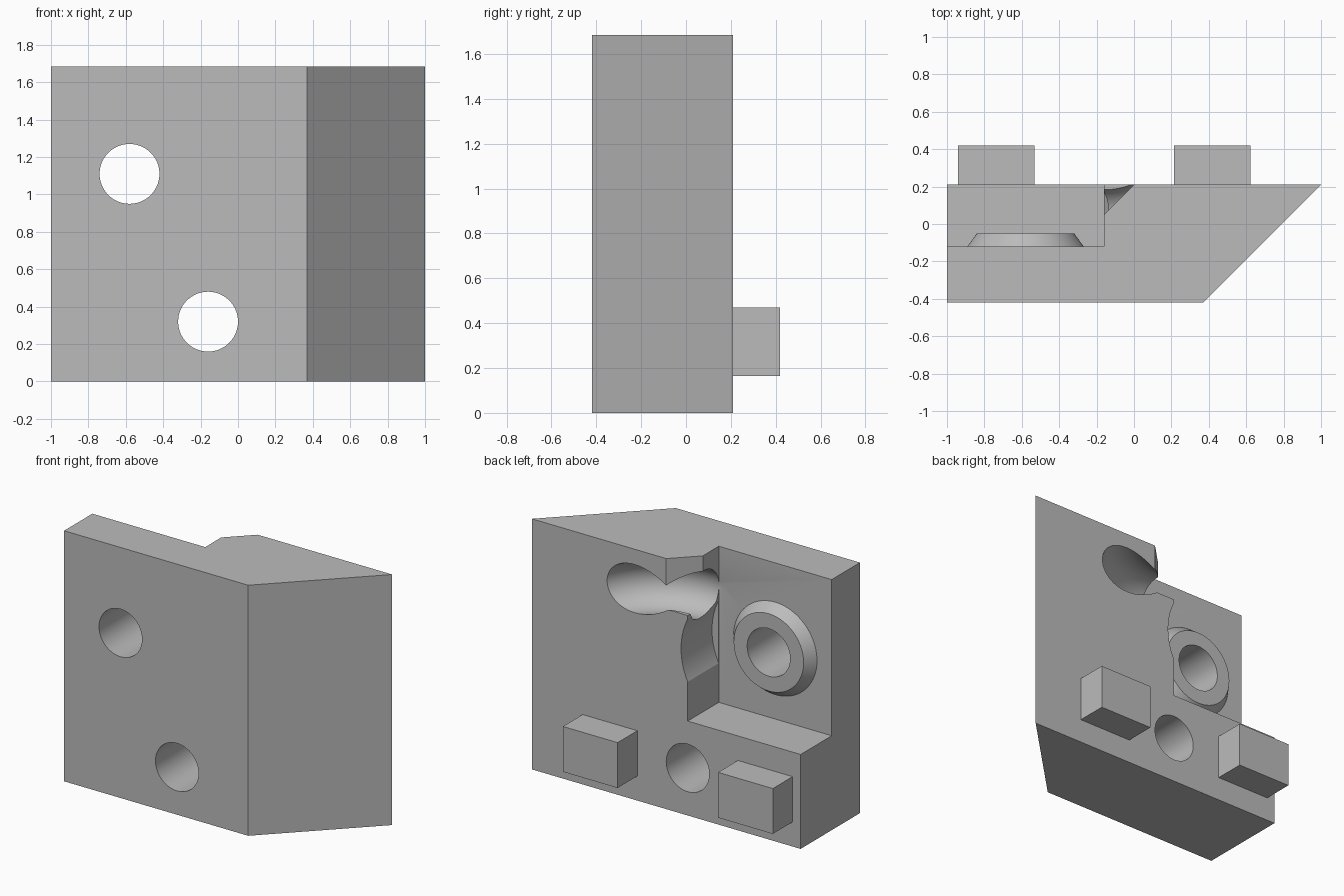
import bpy, bmesh, math
from mathutils import Matrix, Vector

cube = bpy.data.objects.get("Cube")
if cube:
    bpy.data.objects.remove(cube)

HEIGHT, FRONT, BACK = 1.685, -0.42, 0.21
POCKET_X, POCKET_Y, POCKET_Z = -0.16, -0.12, 0.635
HOLE_R = 0.16
BOSS = (-0.58, 1.11)

grey = bpy.data.materials.new("light grey")
grey.use_nodes = True
grey.diffuse_color = (0.5, 0.5, 0.5, 1)
grey.node_tree.nodes["Principled BSDF"].inputs["Base Color"].default_value = (0.5, 0.5, 0.5, 1)


def finish(name, bm):
    bmesh.ops.recalc_face_normals(bm, faces=bm.faces)
    mesh = bpy.data.meshes.new(name)
    bm.to_mesh(mesh)
    bm.free()
    mesh.materials.append(grey)
    ob = bpy.data.objects.new(name, mesh)
    bpy.context.collection.objects.link(ob)
    return ob


def prism(name, outline, z0, z1):
    """Extrude a plan outline upward."""
    bm = bmesh.new()
    face = bm.faces.new([bm.verts.new((x, y, z0)) for x, y in outline])
    top = bmesh.ops.extrude_face_region(bm, geom=[face])["geom"]
    verts = [v for v in top if isinstance(v, bmesh.types.BMVert)]
    bmesh.ops.translate(bm, verts=verts, vec=(0, 0, z1 - z0))
    return finish(name, bm)


def box(name, x0, x1, y0, y1, z0, z1):
    return prism(name, [(x0, y0), (x1, y0), (x1, y1), (x0, y1)], z0, z1)


def cone_y(name, centre, r0, r1, y0, y1):
    """Cylinder or cone running from front to back."""
    bm = bmesh.new()
    place = Matrix.Translation((centre[0], (y0 + y1) / 2, centre[1])) @ Matrix.Rotation(-math.pi / 2, 4, 'X')
    bmesh.ops.create_cone(bm, cap_ends=True, segments=96, radius1=r0, radius2=r1,
                          depth=y1 - y0, matrix=place)
    return finish(name, bm)


def ring(name, centre, major, minor):
    """Torus swept about a vertical axis."""
    bm = bmesh.new()
    steps, sides = 128, 48
    loops = []
    for i in range(steps):
        turn = Matrix.Rotation(math.tau * i / steps, 3, 'Z')
        loop = []
        for j in range(sides):
            a = math.tau * j / sides
            p = Vector((major + minor * math.cos(a), 0, minor * math.sin(a)))
            loop.append(bm.verts.new(Vector(centre) + turn @ p))
        loops.append(loop)
    for i in range(steps):
        a, b = loops[i], loops[(i + 1) % steps]
        for j in range(sides):
            k = (j + 1) % sides
            bm.faces.new((a[j], b[j], b[k], a[k]))
    return finish(name, bm)


def combine(target, tool, operation):
    mod = target.modifiers.new(tool.name, 'BOOLEAN')
    mod.operation, mod.object, mod.solver = operation, tool, 'EXACT'
    bpy.context.view_layer.objects.active = target
    bpy.ops.object.modifier_apply(modifier=mod.name)
    bpy.data.objects.remove(tool)


# Main block with one slanted end
body = prism("body", [(-1, FRONT), (0.37, FRONT), (1, BACK), (-1, BACK)], 0, HEIGHT)

# Open pocket, round clearance in its wall, corner notch and curved channel
for cutter in (
    box("pocket", -1.2, POCKET_X, POCKET_Y, 0.5, POCKET_Z, 2),
    cone_y("clearance", BOSS, 0.47, 0.47, POCKET_Y + 0.001, 0.5),
    prism("notch", [(-0.26, -0.05), (0.1, 0.31), (-0.26, 0.31)], 1.345, 2),
    ring("channel", (POCKET_X, 0.587, 1.42), 0.547, 0.162),
):
    combine(body, cutter, 'DIFFERENCE')

# Tapered boss on the pocket floor
combine(body, cone_y("boss", BOSS, 0.318, 0.26, POCKET_Y - 0.01, -0.05), 'UNION')

# Two through holes
for centre in (BOSS, (-0.16, 0.32)):
    combine(body, cone_y("hole", centre, HOLE_R, HOLE_R, -1, 1), 'DIFFERENCE')

# Locating pegs on the back
for name, x in (("right_peg", -0.94), ("left_peg", 0.215)):
    box(name, x, x + 0.407, BACK, 0.42, 0.165, 0.47)

bpy.ops.object.select_all(action='DESELECT')
body.select_set(True)
bpy.context.view_layer.objects.active = body
bpy.ops.object.shade_smooth_by_angle(angle=math.radians(25))
